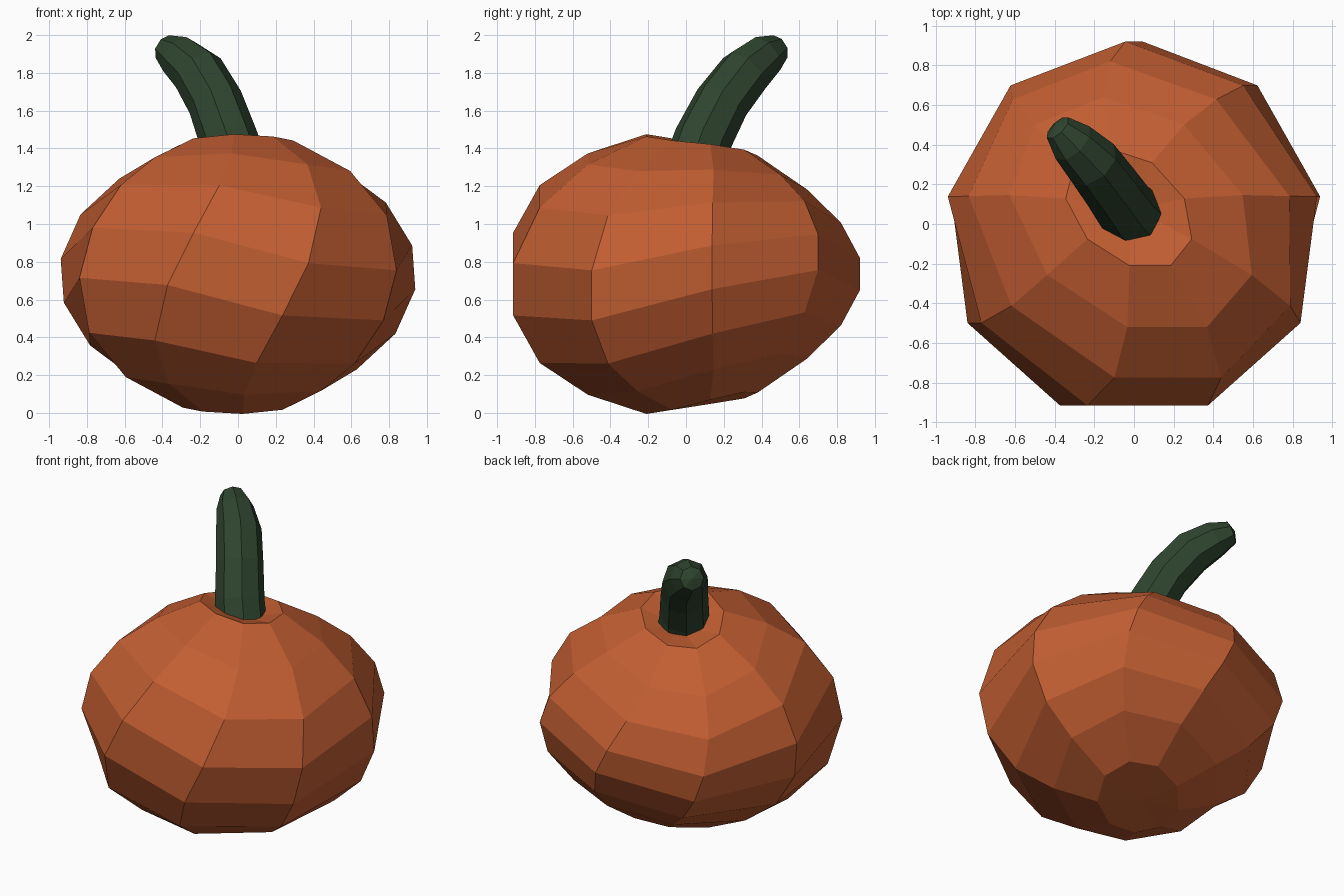
import bpy, bmesh, math
from mathutils import Vector

if "Cube" in bpy.data.objects:
    bpy.data.objects.remove(bpy.data.objects["Cube"])


def material(name, rgb):
    m = bpy.data.materials.new(name)
    m.diffuse_color = (*rgb, 1)
    m.use_nodes = True
    m.node_tree.nodes["Principled BSDF"].inputs["Base Color"].default_value = m.diffuse_color
    return m


def loft(name, rings, start, end, mat):
    """Skin closed rings with quads and close both ends with a fan."""
    bm = bmesh.new()
    loops = [[bm.verts.new(p) for p in ring] for ring in rings]
    n = len(loops[0])
    for a, b in zip(loops, loops[1:]):
        for i in range(n):
            j = (i + 1) % n
            bm.faces.new((a[i], a[j], b[j], b[i]))
    for loop, tip in ((loops[0], start), (loops[-1], end)):
        c = bm.verts.new(tip)
        for i in range(n):
            bm.faces.new((loop[i], loop[(i + 1) % n], c))
    bmesh.ops.recalc_face_normals(bm, faces=bm.faces)
    mesh = bpy.data.meshes.new(name)
    bm.to_mesh(mesh)
    bm.free()
    mesh.materials.append(mat)
    ob = bpy.data.objects.new(name, mesh)
    bpy.context.collection.objects.link(ob)
    return ob


orange = material("pumpkin orange", (0.54, 0.112, 0.032))
green = material("stem green", (0.028, 0.058, 0.028))

# Pumpkin body: nine-sided squashed ball, tapered and twisted along y
SQUASH, TWIST, TAPER, MID = 0.73, 0.38, 0.25, 0.735
half = [(0.946, -0.026, 0.12), (0.822, -0.002, 0.36),
        (0.598, 0.042, 0.55), (0.304, 0.076, 0.70)]   # radius, y centre, height
levels = [(r, c, -h) for r, c, h in reversed(half)] + half


def body_ring(r, cy, h):
    ring = []
    for i in range(9):
        a = math.radians(90 + 40 * i)
        x, y = r * math.cos(a), cy + r * math.sin(a)
        z = h * (1 - TAPER * y) / SQUASH
        t = -TWIST * y
        ring.append((x * math.cos(t) + z * math.sin(t), y,
                     MID + SQUASH * (z * math.cos(t) - x * math.sin(t))))
    return ring


loft("pumpkin_body", [body_ring(*lv) for lv in levels],
     (0, 0.08, 0.04), (0, 0.08, 1.35), orange)

# Stem: eight-sided tube bending towards the back left
path = [(0.0, 0.04, 1.30, 0.16), (-0.05, 0.09, 1.45, 0.155),
        (-0.12, 0.19, 1.645, 0.148), (-0.21, 0.31, 1.80, 0.142),
        (-0.31, 0.41, 1.885, 0.118), (-0.385, 0.485, 1.93, 0.075)]
pts = [Vector(p[:3]) for p in path]
side = Vector((0.75, 0.66, 0)).normalized()
rings = []
for i, p in enumerate(pts):
    d = (pts[min(i + 1, len(pts) - 1)] - pts[max(i - 1, 0)]).normalized()
    up = side.cross(d).normalized()
    across = d.cross(up)
    rings.append([p + path[i][3] * (across * math.cos(math.tau * k / 8)
                                    + up * math.sin(math.tau * k / 8))
                  for k in range(8)])
loft("stem", rings, pts[0], pts[-1] + Vector((-0.015, 0.015, 0.01)), green)
